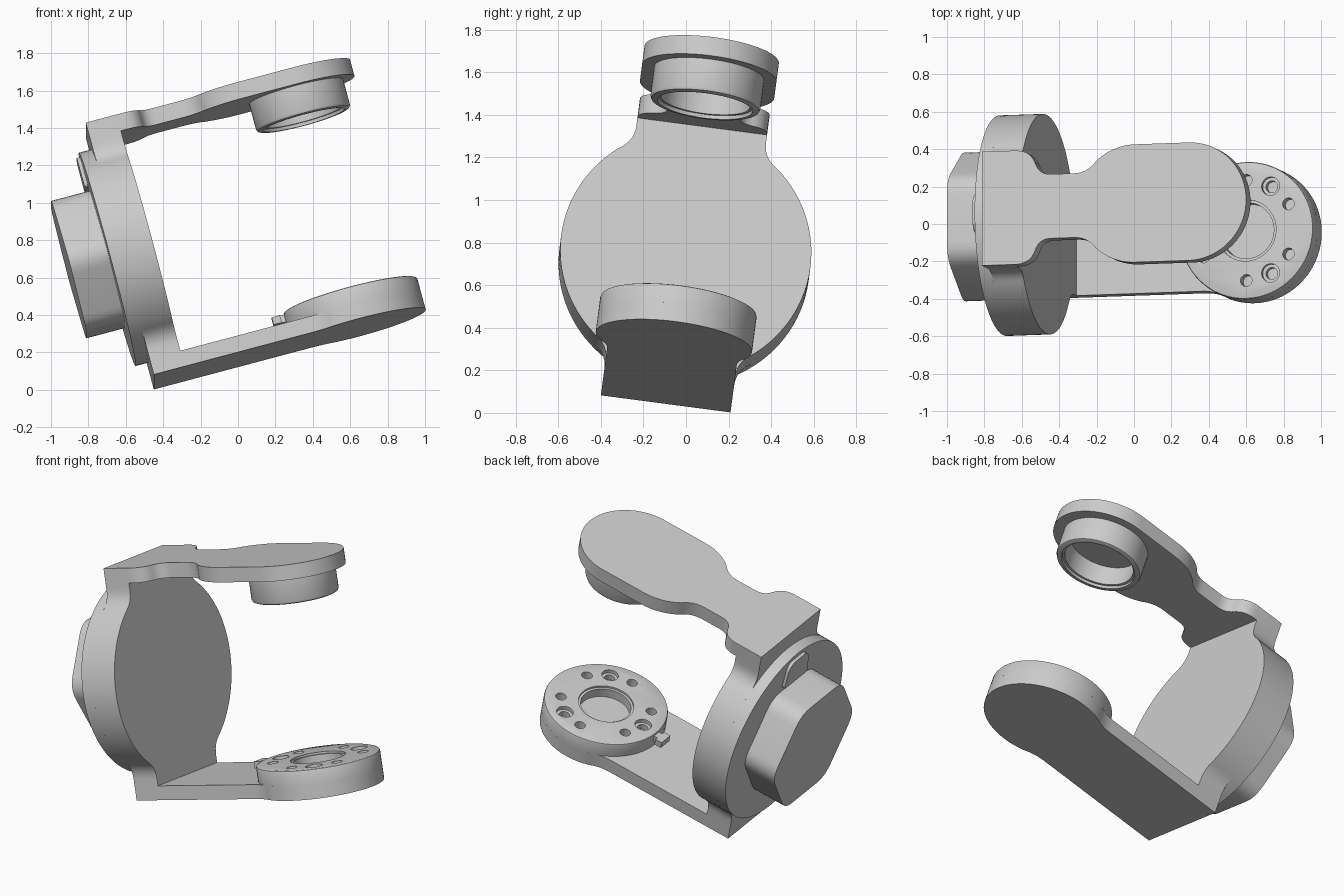
import bpy, bmesh
from math import cos, sin, pi, radians, sqrt
from mathutils import Matrix, Vector

cube = bpy.data.objects.get("Cube")
if cube:
    bpy.data.objects.remove(cube, do_unlink=True)

grey = bpy.data.materials.new("light_grey")
grey.use_nodes = True
grey.diffuse_color = (0.6, 0.6, 0.6, 1)
grey.node_tree.nodes["Principled BSDF"].inputs["Base Color"].default_value = (0.6, 0.6, 0.6, 1)

# The whole bracket is modelled upright, then tilted about two axes
TILT = (Matrix.Rotation(radians(-7.5), 4, 'X') @ Matrix.Rotation(radians(-15), 4, 'Y')
        @ Matrix.Translation((0, -0.1, 0)))

# Shared sizes: x along the arms, z up the back plate
BACK, FACE = -0.427, -0.257
LOW, LOW_TOP, HIGH_UNDER, HIGH = 0.145, 0.232, 1.46, 1.551
MID = (LOW + HIGH) / 2
HALF = 0.307
AXIS = 0.713


def arc(ca, r, start, end, n=32):
    """Points on an arc centred at (ca, 0), angles in degrees."""
    steps = [radians(start + (end - start) * i / n) for i in range(n + 1)]
    return [(ca + r * cos(t), r * sin(t)) for t in steps]


def circle(ca, r, cb=0, n=64):
    return [(a, b + cb) for a, b in arc(ca, r, 0, 360, n)[:-1]]


def soften(points, n=6):
    """Round every point that carries a third value, the corner length."""
    out = []
    for i, p in enumerate(points):
        if len(p) == 2:
            out.append(p)
            continue
        c = Vector(p[:2])
        before = Vector(points[i - 1][:2])
        after = Vector(points[(i + 1) % len(points)][:2])
        s = c + (before - c).normalized() * p[2]
        e = c + (after - c).normalized() * p[2]
        for k in range(n + 1):
            t = k / n
            out.append(tuple(s * (1 - t) ** 2 + c * 2 * t * (1 - t) + e * t * t))
    return out


def mirrored(half):
    return half + [(p[0], -p[1], *p[2:]) for p in reversed(half)]


def prism(name, outline, lo, hi, axis='z', rim=None, bevel=0.012):
    """Extrude an outline from lo to hi, with an optional bevel on one rim."""
    bm = bmesh.new()

    def at(p, h):
        return (p[0], p[1], h) if axis == 'z' else (h, p[1], p[0])
    face = bm.faces.new([bm.verts.new(at(p, lo)) for p in outline])
    ext = bmesh.ops.extrude_face_region(bm, geom=[face])
    move = Vector(at((0, 0), hi - lo))
    bmesh.ops.translate(bm, vec=move, verts=[v for v in ext["geom"] if isinstance(v, bmesh.types.BMVert)])
    if rim is not None:
        k = 2 if axis == 'z' else 0
        edges = [e for e in bm.edges if all(abs(v.co[k] - rim) < 1e-5 for v in e.verts)]
        bmesh.ops.bevel(bm, geom=edges, offset=bevel, segments=2, profile=0.5, affect='EDGES')
    bmesh.ops.recalc_face_normals(bm, faces=bm.faces)
    mesh = bpy.data.meshes.new(name)
    bm.to_mesh(mesh)
    bm.free()
    mesh.materials.append(grey)
    obj = bpy.data.objects.new(name, mesh)
    bpy.context.collection.objects.link(obj)
    obj.matrix_world = TILT
    return obj


def drill(target, outline, lo, hi):
    cutter = prism("cutter", outline, lo, hi)
    cutter.hide_render = True
    mod = target.modifiers.new("hole", 'BOOLEAN')
    mod.operation, mod.object, mod.solver = 'DIFFERENCE', cutter, 'EXACT'
    bpy.context.view_layer.objects.active = target
    bpy.ops.object.modifier_apply(modifier=mod.name)
    bpy.data.objects.remove(cutter, do_unlink=True)


parts = []

# Back plate: a disc with a filleted neck to each arm
R = 0.59
join = sqrt(R * R - HALF * HALF)
side = ([(HIGH_UNDER, HALF), (MID + join, HALF, 0.07)] + arc(MID, R, 40, 140)
        + [(MID - join, HALF, 0.07), (LOW_TOP, HALF)])
parts.append(prism("back_plate", soften(mirrored(side)), BACK, FACE, 'x'))
parts.append(prism("back_disc", circle(MID, R, n=96), -0.497, BACK, 'x'))

# Hexagonal housing and small tab on the back
hexagon = [(MID + 0.421 * cos(radians(a)), 0.421 * sin(radians(a)), 0.085) for a in range(30, 390, 60)]
parts.append(prism("rear_housing", soften(hexagon), -0.71, -0.49, 'x'))
tab = mirrored([(1.41, 0.06), (1.385, 0.1, 0.03), (1.24, 0.12, 0.02)])
parts.append(prism("rear_tab", soften(tab), -0.516, -0.49, 'x'))

# Upper arm: wide root, narrow waist, long rounded pad
pad, waist = 0.318, 0.173
near = 0.42
meet = near - sqrt(pad * pad - waist * waist)
half = ([(BACK, HALF), (-0.15, HALF, 0.09), (-0.115, waist, 0.07), (meet, waist, 0.07)]
        + arc(near, pad, 132, 90, 12) + arc(AXIS + 0.005, pad, 90, 0))
parts.append(prism("upper_arm", soften(mirrored(half[:-1])), HIGH_UNDER, HIGH))

# Hollow collar under the upper pad
collar = prism("upper_collar", circle(AXIS, 0.26), 1.302, HIGH_UNDER, rim=1.302, bevel=0.018)
drill(collar, circle(AXIS, 0.225), 1.29, 1.32)
drill(collar, circle(AXIS, 0.21), 1.29, 1.445)
parts.append(collar)

# Lower arm with round end
r = 0.37
meet = AXIS - 0.005 - sqrt(r * r - HALF * HALF)
half = [(BACK, HALF), (meet, HALF, 0.06)] + arc(AXIS - 0.005, r, 112, 0)
parts.append(prism("lower_arm", soften(mirrored(half[:-1])), LOW, LOW_TOP))

# Drilled mounting disc on the lower arm
top = 0.325
disc = prism("mounting_disc", circle(AXIS - 0.005, r), LOW_TOP, top, rim=top)
drill(disc, circle(AXIS - 0.005, 0.165), top - 0.012, top + 0.02)
drill(disc, circle(AXIS - 0.005, 0.15), top - 0.07, top + 0.02)
for group in (60, 180, 300):
    for step in (-30, 0, 30):
        t = radians(group + step)
        spot = (AXIS - 0.005 + 0.27 * cos(t), 0.27 * sin(t))
        wide = step == 0
        if wide:
            drill(disc, circle(spot[0], 0.05, spot[1], 24), top - 0.025, top + 0.02)
        drill(disc, circle(spot[0], 0.032, spot[1], 24), top - 0.06, top + 0.02)
parts.append(disc)

# Index key on the disc edge
key = mirrored([(0.27, 0.045), (0.315, 0.045), (0.315, 0.025), (0.36, 0.025)])
parts.append(prism("index_key", key, 0.272, 0.313))

# Smooth curved walls, keep edges crisp
bpy.ops.object.select_all(action='DESELECT')
for obj in parts:
    obj.select_set(True)
bpy.context.view_layer.objects.active = parts[0]
bpy.ops.object.shade_smooth_by_angle(angle=radians(30))
